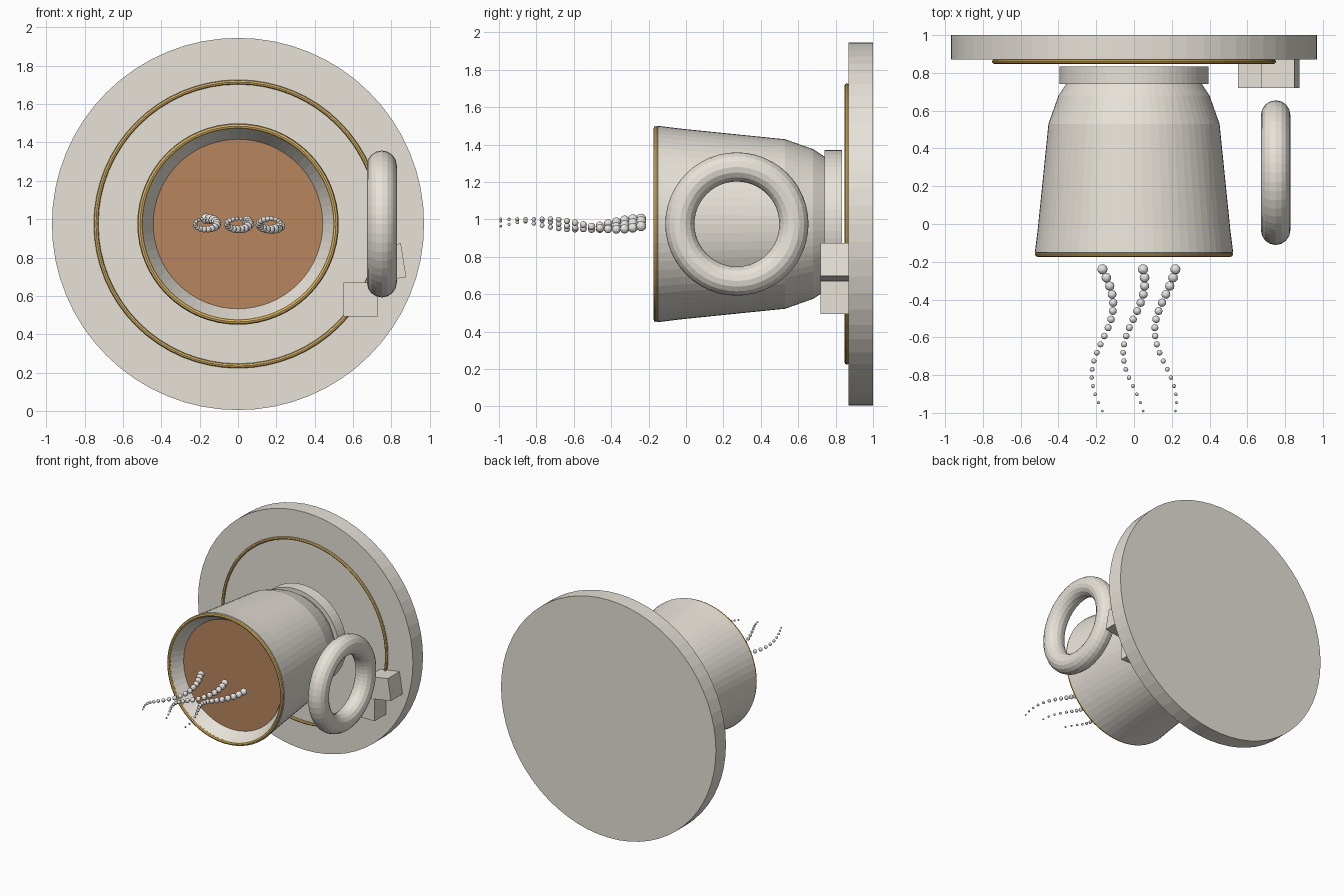
import bpy, bmesh, math
from mathutils import Matrix, Vector

cube = bpy.data.objects.get("Cube")
if cube:
    bpy.data.objects.remove(cube, do_unlink=True)

MID = 0.975                                    # height of the shared axis
TO_Y = Matrix.Translation((0, 0, MID)) @ Matrix.Rotation(-math.pi / 2, 4, 'X')


def material(name, rgb):
    m = bpy.data.materials.new(name)
    m.use_nodes = True
    m.diffuse_color = (*rgb, 1)
    m.node_tree.nodes["Principled BSDF"].inputs["Base Color"].default_value = (*rgb, 1)
    return m


china = material("cream china", (0.80, 0.76, 0.69))
gold = material("gold trim", (0.72, 0.48, 0.14))
coffee = material("coffee brown", (0.48, 0.24, 0.11))
steam = material("pale steam", (0.80, 0.79, 0.77))


def add(name, bm, mat, matrix=Matrix()):
    bmesh.ops.transform(bm, matrix=matrix, verts=bm.verts)
    bmesh.ops.recalc_face_normals(bm, faces=bm.faces)
    mesh = bpy.data.meshes.new(name)
    bm.to_mesh(mesh)
    bm.free()
    mesh.materials.append(mat)
    ob = bpy.data.objects.new(name, mesh)
    bpy.context.collection.objects.link(ob)
    return ob


def lathe(name, profile, mat, sides=64, matrix=TO_Y, closed=False):
    """Turn (radius, distance) points around the axis."""
    bm = bmesh.new()
    vs = [bm.verts.new((r, 0, d)) for r, d in profile]
    edges = [bm.edges.new(p) for p in zip(vs, vs[1:])]
    if closed:
        edges.append(bm.edges.new((vs[-1], vs[0])))
    bmesh.ops.spin(bm, geom=vs + edges, cent=(0, 0, 0), axis=(0, 0, 1),
                   angle=math.tau, steps=sides, use_merge=False)
    bmesh.ops.remove_doubles(bm, verts=bm.verts, dist=0.0005)
    return add(name, bm, mat, matrix)


def ring(name, major, minor, offset, mat, sides, tube, matrix=TO_Y):
    pts = [(major + minor * math.cos(math.tau * i / tube),
            offset + minor * math.sin(math.tau * i / tube)) for i in range(tube)]
    return lathe(name, pts, mat, sides, matrix, closed=True)


# Saucer and its gold band
lathe("saucer", [(0, 0.87), (0.97, 0.87), (0.97, 1), (0, 1)], china)
ring("saucer_band", 0.74, 0.012, 0.86, gold, 64, 8)

# Cup body, foot, rim and drink
lathe("cup", [(0, 0.74), (0.36, 0.74), (0.4, 0.68), (0.453, 0.53), (0.51, -0.03),
              (0.525, -0.15), (0.5, -0.165), (0.44, -0.06), (0.40, 0.3), (0, 0.6)], china)
lathe("cup_foot", [(0, 0.74), (0.395, 0.74), (0.395, 0.835), (0, 0.835)], china)
ring("cup_rim", 0.51, 0.014, -0.16, gold, 64, 8)
lathe("drink", [(0, -0.07), (0.442, -0.07), (0.43, -0.03), (0, -0.03)], coffee)

# Handle beside the cup
ring("handle", 0.305, 0.078, 0, china, 48, 16,
     Matrix.Translation((0.75, 0.272, MID)) @ Matrix.Rotation(math.pi / 2, 4, 'Y'))

# Sugar cubes resting on the saucer
for i, (x, z, tilt) in enumerate([(0.64, 0.582, 0), (0.775, 0.772, 9)]):
    bm = bmesh.new()
    bmesh.ops.create_cube(bm, size=0.178)
    add(f"sugar_cube_{i + 1}", bm, china,
        Matrix.Translation((x, 0.808, z)) @ Matrix.Rotation(math.radians(-tilt), 4, 'Y'))

# Steam: three curling strands of shrinking beads
BEADS = 18
for s in range(3):
    bm = bmesh.new()
    for i in range(BEADS):
        t = i / (BEADS - 1)
        a = s + math.tau * t
        pos = Vector(((s - 1) * 0.167 + 0.057 * math.sin(a), -0.24 - 0.75 * t,
                      MID + 0.028 * math.cos(a)))
        bmesh.ops.create_uvsphere(bm, u_segments=12, v_segments=8, radius=0.027 - 0.02 * t,
                                  matrix=Matrix.Translation(pos))
    add(f"steam_strand_{s + 1}", bm, steam)
